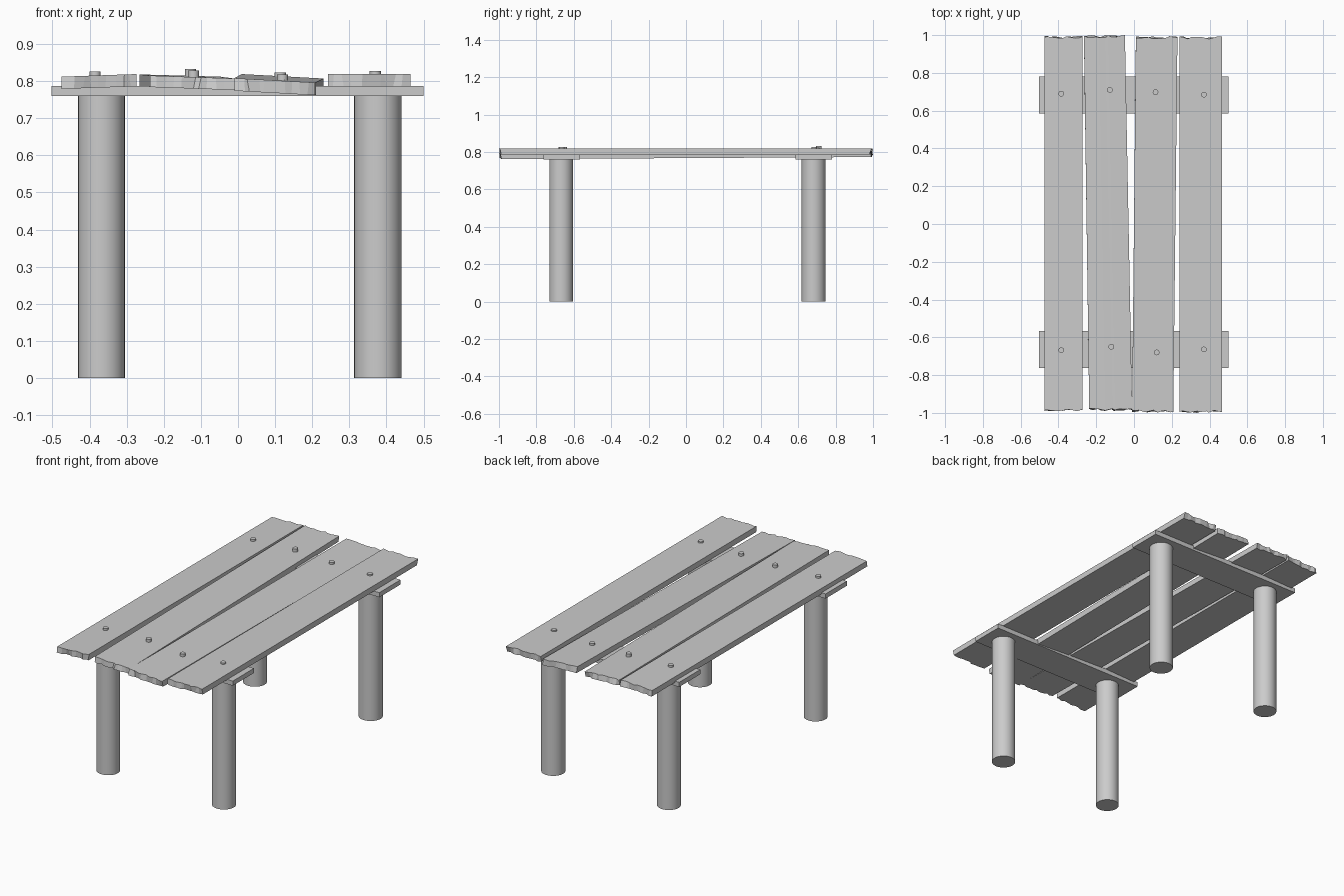
import bpy, bmesh, math, random

if "Cube" in bpy.data.objects:
    bpy.data.objects.remove(bpy.data.objects["Cube"])

random.seed(4)


def finish(name, bm, smooth=False):
    bmesh.ops.recalc_face_normals(bm, faces=bm.faces)
    me = bpy.data.meshes.new(name)
    bm.to_mesh(me)
    bm.free()
    ob = bpy.data.objects.new(name, me)
    bpy.context.collection.objects.link(ob)
    if smooth:
        bpy.ops.object.select_all(action='DESELECT')
        ob.select_set(True)
        bpy.context.view_layer.objects.active = ob
        bpy.ops.object.shade_smooth_by_angle(angle=math.radians(40))
    return ob


def cylinder(name, x, y, z0, z1, r, sides):
    bm = bmesh.new()
    bmesh.ops.create_cone(bm, cap_ends=True, segments=sides, radius1=r, radius2=r, depth=z1 - z0)
    bmesh.ops.translate(bm, verts=bm.verts, vec=(x, y, (z0 + z1) / 2))
    return finish(name, bm, True)


def box(name, lo, hi):
    bm = bmesh.new()
    bmesh.ops.create_cube(bm, size=1)
    for v in bm.verts:
        v.co = [lo[i] + (v.co[i] + 0.5) * (hi[i] - lo[i]) for i in range(3)]
    return finish(name, bm)


def plank(name, front, back, thick, cols=10):
    """front/back = (x left, x right, y, bottom z left, bottom z right); ends are splintered"""
    bm = bmesh.new()
    rings = []
    steps = [0] + [(i + random.uniform(-0.3, 0.3)) / cols for i in range(1, cols)] + [1]
    for level in (0, 1):
        ends = []
        for xl, xr, y, zl, zr in (front, back):
            row = []
            for i, t in enumerate(steps):
                tt = t + (random.uniform(-0.02, 0.02) if 0 < i < cols else 0)
                jag = random.uniform(0, 0.014) * (1 if y < 0 else -1)
                row.append(bm.verts.new((xl + (xr - xl) * tt, y + jag,
                                         zl + (zr - zl) * tt + level * thick)))
            ends.append(row)
        rings.append(ends[0] + ends[1][::-1])
    low, top = rings
    # lengthwise strips above and below, then the rim
    n = len(low)
    for ring in rings:
        for i in range(cols):
            bm.faces.new((ring[i], ring[i + 1], ring[n - 2 - i], ring[n - 1 - i]))
    for i in range(n):
        j = (i + 1) % n
        bm.faces.new((low[i], low[j], top[j], top[i]))
    return finish(name, bm)


# Legs and the cross beams they carry
for end, leg_y, y0, y1 in (("front", -0.667, -0.762, -0.567), ("back", 0.682, 0.585, 0.78)):
    cylinder(end + "_left_leg", -0.368, leg_y, 0, 0.762, 0.063, 32)
    cylinder(end + "_right_leg", 0.377, leg_y, 0, 0.762, 0.064, 32)
    box(end + "_cross_beam", (-0.502, y0, 0.76), (0.5, y1, 0.787))

# Weathered top planks, each slightly askew
plank("outer_left_plank", (-0.475, -0.273, -0.992, 0.779, 0.786), (-0.475, -0.273, 0.997, 0.779, 0.786), 0.033)
plank("inner_left_plank", (-0.237, -0.01, -0.99, 0.784, 0.776), (-0.265, -0.048, 1.0, 0.787, 0.781), 0.031)
plank("inner_right_plank", (-0.01, 0.208, -0.998, 0.774, 0.762), (0.01, 0.23, 0.995, 0.785, 0.773), 0.034)
plank("outer_right_plank", (0.242, 0.465, -1.0, 0.786, 0.786), (0.242, 0.465, 0.993, 0.786, 0.786), 0.033)

# Bolts: x, y, top height
for i, (x, y, z) in enumerate([(-0.385, -0.668, 0.826), (-0.12, -0.65, 0.828), (0.12, -0.68, 0.818),
                               (0.37, -0.664, 0.827), (-0.385, 0.69, 0.826), (-0.128, 0.71, 0.832),
                               (0.114, 0.698, 0.823), (0.37, 0.685, 0.827)]):
    cylinder(f"bolt_{i + 1}", x, y, z - 0.02, z, 0.015, 16)
